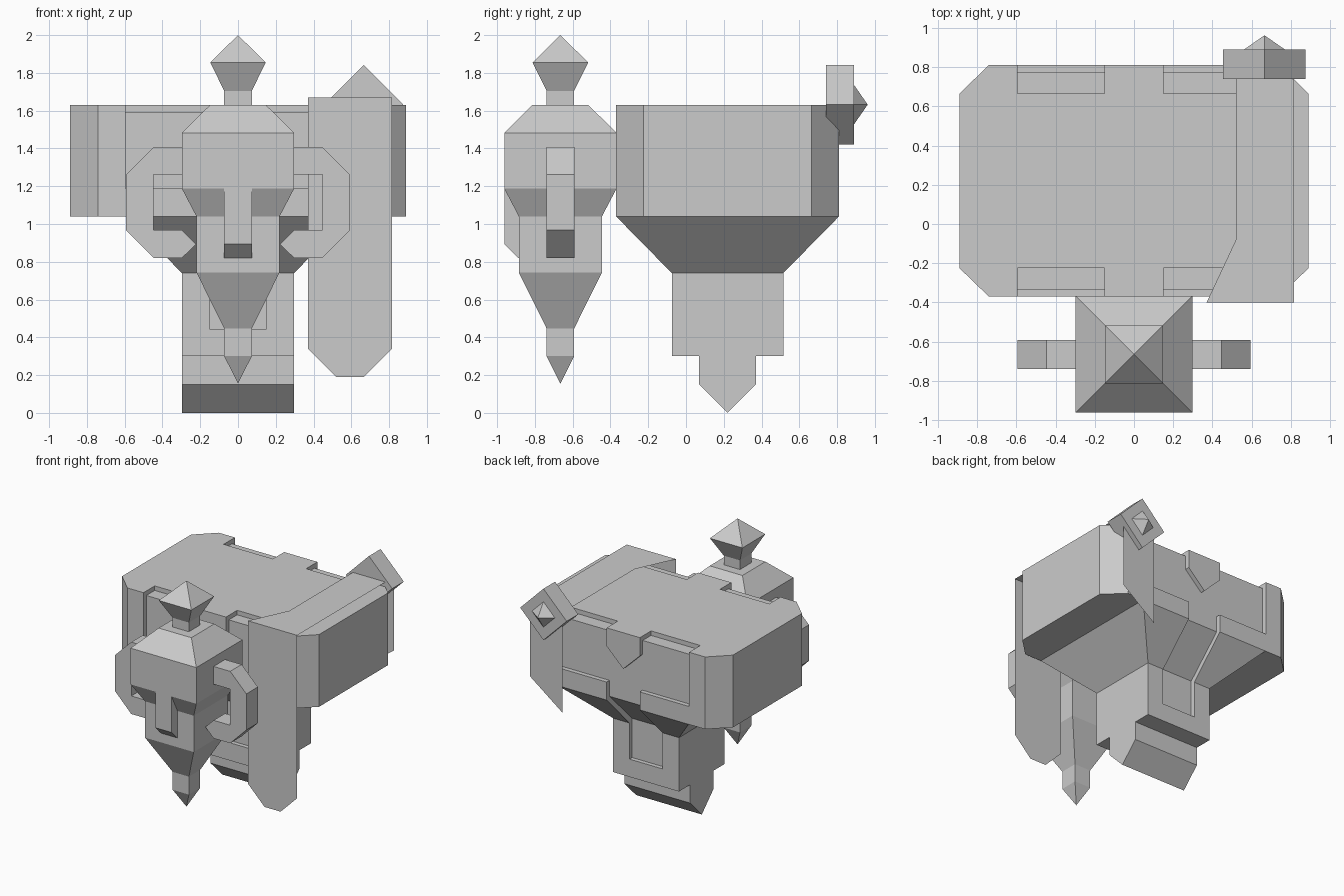
import bpy, bmesh

cube = bpy.data.objects.get("Cube")
if cube:
    bpy.data.objects.remove(cube, do_unlink=True)

grey = bpy.data.materials.new("plain grey")
grey.use_nodes = True
grey.diffuse_color = (0.6, 0.6, 0.6, 1)
grey.node_tree.nodes["Principled BSDF"].inputs["Base Color"].default_value = (0.6, 0.6, 0.6, 1)


def finish(name, bm):
    """Clean the mesh and put it in the scene with flat faces."""
    bmesh.ops.remove_doubles(bm, verts=bm.verts, dist=0.0005)
    bmesh.ops.recalc_face_normals(bm, faces=bm.faces)
    mesh = bpy.data.meshes.new(name)
    bm.to_mesh(mesh)
    bm.free()
    mesh.materials.append(grey)
    ob = bpy.data.objects.new(name, mesh)
    bpy.context.scene.collection.objects.link(ob)
    return ob


def prism(name, outline, axis, lo, hi):
    """Extrude a 2D outline along an axis."""
    place = {"x": lambda u, v, w: (w, u, v),
             "y": lambda u, v, w: (u, w, v),
             "z": lambda u, v, w: (u, v, w)}[axis]
    bm = bmesh.new()
    a, b = [[bm.verts.new(place(u, v, w)) for u, v in outline] for w in (lo, hi)]
    bm.faces.new(a)
    bm.faces.new(b)
    n = len(a)
    for i in range(n):
        j = (i + 1) % n
        bm.faces.new((a[i], a[j], b[j], b[i]))
    return finish(name, bm)


def box(name, x, y, z):
    return prism(name, [(x[0], y[0]), (x[1], y[0]), (x[1], y[1]), (x[0], y[1])], "z", *z)


def loft(name, sections, cy):
    """Stack rectangles given as (z, half x, half y)."""
    bm = bmesh.new()
    rings = []
    for z, hx, hy in sections:
        rings.append([bm.verts.new((sx * hx, cy + sy * hy, z))
                      for sx, sy in ((-1, -1), (1, -1), (1, 1), (-1, 1))])
    bm.faces.new(rings[0])
    bm.faces.new(rings[-1])
    for a, b in zip(rings, rings[1:]):
        for i in range(4):
            j = (i + 1) % 4
            bm.faces.new((a[i], a[j], b[j], b[i]))
    return finish(name, bm)


def cut(ob, cutter):
    mod = ob.modifiers.new("cut", "BOOLEAN")
    mod.operation = "DIFFERENCE"
    mod.solver = "EXACT"
    mod.object = cutter
    bpy.context.view_layer.objects.active = ob
    bpy.ops.object.modifier_apply(modifier=mod.name)


MID = 0.22   # body centre in y
HEAD = -0.665

# Body: chamfered torso, tapered belly, pelvis and wedge foot
outline = [(sx * x, MID + sy * y) for sx, sy, pts in (
    (1, 1, ((0.89, 0.445), (0.74, 0.59))), (-1, 1, ((0.74, 0.59), (0.89, 0.445))),
    (-1, -1, ((0.89, 0.445), (0.74, 0.59))), (1, -1, ((0.74, 0.59), (0.89, 0.445))))
    for x, y in pts]
torso = prism("torso", outline, "z", 1.04, 1.63)
belly = loft("belly", [(0.74, 0.297, 0.295), (1.04, 0.59, 0.59)], MID)
pelvis = box("pelvis", (-0.297, 0.297), (-0.075, 0.515), (0.3, 0.74))
prism("foot", [(0.07, 0.3), (0.07, 0.15), (MID, 0), (0.37, 0.15), (0.37, 0.3)],
      "x", -0.297, 0.297)

# Recessed panels, top notches and centre channel on front and back
cutters = []
for s in (1, -1):
    def yy(d):
        return MID + s * d
    panel = box("panel_cutter", (-0.595, 0.595), (yy(0.553), yy(0.9)), (1.187, 1.8))
    channel = prism("channel_cutter", [(yy(d), z) for d, z in (
        (0.553, 1.25), (0.553, 1.057), (0.26, 0.765), (0.26, 0.445),
        (0.38, 0.445), (0.8, 0.9), (0.8, 1.25))], "x", -0.15, 0.15)
    cut(torso, panel)
    for ob in (torso, belly, pelvis):
        cut(ob, channel)
    cutters += [panel, channel]
    for x in (0.15, -0.595):
        notch = box("notch_cutter", (x, x + 0.445), (yy(0.445), yy(0.9)), (1.593, 1.8))
        cut(torso, notch)
        cutters.append(notch)
    prism("front_flap" if s < 0 else "back_flap",
          [(-0.15, 1.63), (-0.15, 1.48), (0, 1.335), (0.15, 1.48), (0.15, 1.63)],
          "y", yy(0.55), yy(0.59))
for c in cutters:
    bpy.data.objects.remove(c, do_unlink=True)

# Head with pointed beard and finial, all square in section
head = [(0.155, 0), (0.3, 0.073), (0.447, 0.073), (0.743, 0.22), (1.04, 0.22),
        (1.187, 0.297), (1.483, 0.297), (1.63, 0.148)]
finial = [(1.63, 0.073), (1.705, 0.073), (1.855, 0.147), (2.0, 0)]
loft("head", [(z, r, r) for z, r in head], HEAD)
loft("head_finial", [(z, r, r) for z, r in finial], HEAD)
prism("nose", [(-0.962, 1.187), (-0.962, 0.893), (-0.887, 0.82), (-0.86, 0.82),
               (-0.86, 1.187)], "x", -0.073, 0.073)

# Hooked ears
hook = [(0.29, 1.407), (0.447, 1.407), (0.593, 1.262), (0.593, 0.967), (0.447, 0.82),
        (0.297, 0.82), (0.222, 0.893), (0.297, 0.967), (0.447, 0.967),
        (0.447, 1.262), (0.29, 1.262)]
for name, s in (("left_ear", 1), ("right_ear", -1)):
    prism(name, [(s * x, z) for x, z in hook], "y", HEAD - 0.074, HEAD + 0.074)

# Thin sash hanging over the left shoulder
bm = bmesh.new()
F, B, T = -0.4, 0.848, 1.67
for pts in (
    [(0.37, F, T), (0.37, F, 0.34), (0.52, F, 0.19), (0.665, F, 0.19),
     (0.815, F, 0.34), (0.815, F, T)],
    [(0.37, F, T), (0.815, F, T), (0.815, B, T), (0.52, B, T), (0.52, -0.08, T)],
    [(0.52, B, T), (0.815, B, T), (0.815, B, 1.07), (0.52, B, 0.85)],
):
    bm.faces.new([bm.verts.new(p) for p in pts])
finish("shoulder_sash", bm)

# Diamond clasp with a stud at the back of the sash
CX, CZ = 0.665, 1.632
diamond = [(1, 0), (0, 1), (-1, 0), (0, -1)]
prism("sash_clasp", [(CX + 0.21 * u, CZ + 0.21 * v) for u, v in diamond], "y", 0.74, 0.89)
bm = bmesh.new()
tip = bm.verts.new((CX, 0.962, CZ))
base = [bm.verts.new((CX + 0.105 * u, 0.889, CZ + 0.105 * v)) for u, v in diamond]
bm.faces.new(base)
for i in range(4):
    bm.faces.new((base[i], base[(i + 1) % 4], tip))
finish("clasp_stud", bm)
